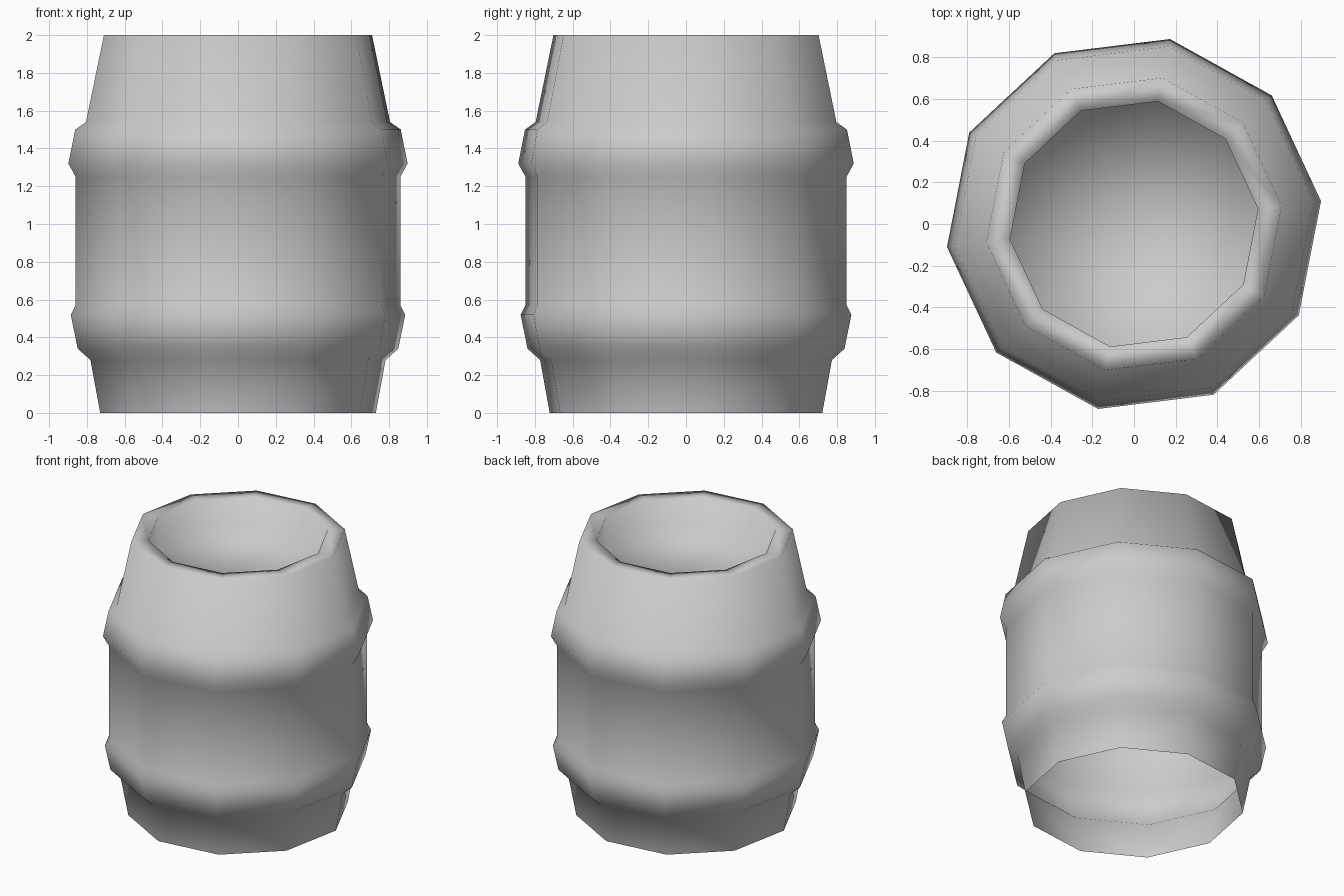
import bpy
import bmesh
from math import cos, sin, pi, radians

cube = bpy.data.objects.get("Cube")
if cube:
    bpy.data.objects.remove(cube, do_unlink=True)

SIDES = 10
TWIST = radians(7)

# Single plain grey for the whole barrel
grey = bpy.data.materials.new("light_grey")
grey.use_nodes = True
colour = (0.6, 0.6, 0.6, 1)
grey.diffuse_color = colour
grey.node_tree.nodes["Principled BSDF"].inputs["Base Color"].default_value = colour

# Radius and height, from the open foot up over the rim and down to the lid
profile = [
    (0.735, 0.0), (0.787, 0.28),                                # foot
    (0.855, 0.34), (0.892, 0.52), (0.866, 0.57),                # lower hoop
    (0.866, 1.25), (0.905, 1.32), (0.868, 1.50), (0.811, 1.54), # upper hoop
    (0.715, 2.0), (0.60, 2.0), (0.60, 1.8),                     # rim and recess
]


def ring(bm, radius, z):
    angles = [TWIST + 2 * pi * i / SIDES for i in range(SIDES)]
    return [bm.verts.new((radius * cos(a), radius * sin(a), z)) for a in angles]


bm = bmesh.new()
rings = [ring(bm, r, z) for r, z in profile]
for low, high in zip(rings, rings[1:]):
    for i in range(SIDES):
        j = (i + 1) % SIDES
        bm.faces.new((low[i], low[j], high[j], high[i]))

# Recessed lid, fanned from its centre
centre = bm.verts.new((0, 0, profile[-1][1]))
for i in range(SIDES):
    bm.faces.new((rings[-1][i], rings[-1][(i + 1) % SIDES], centre))

# Smooth shading everywhere
for face in bm.faces:
    face.smooth = True

mesh = bpy.data.meshes.new("barrel")
bm.to_mesh(mesh)
bm.free()
mesh.materials.append(grey)
barrel = bpy.data.objects.new("barrel", mesh)
bpy.context.collection.objects.link(barrel)
